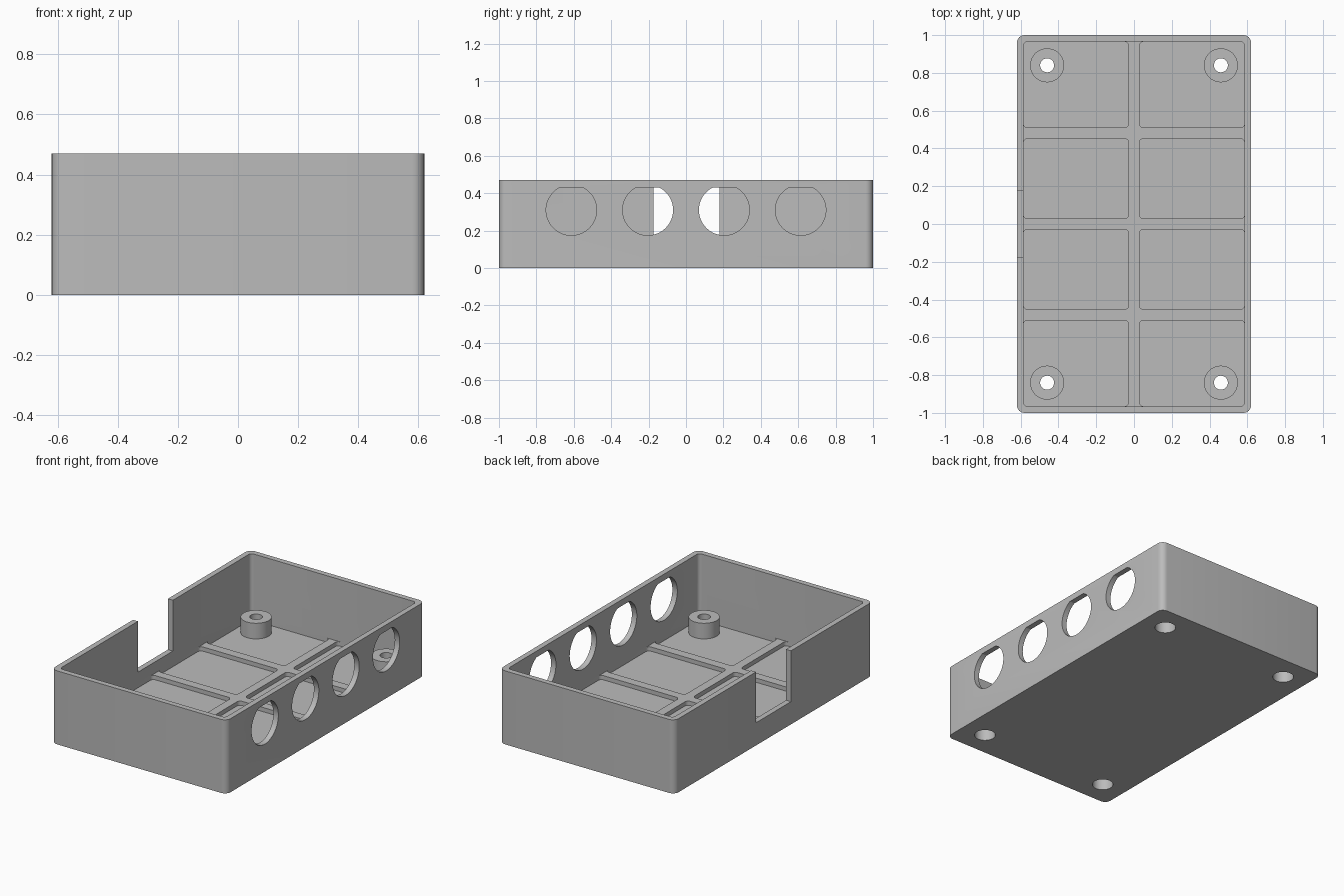
import bpy, bmesh, math

if "Cube" in bpy.data.objects:
    bpy.data.objects.remove(bpy.data.objects["Cube"])

W, L, H = 1.24, 2.0, 0.47      # outer size
WALL = 0.035                   # wall thickness
FLOOR, RIB = 0.045, 0.072      # pocket floor and rib top heights
SEAT = 0.145                   # top of the bosses and notch sill

grey = bpy.data.materials.new("plain grey")
grey.diffuse_color = (0.5, 0.5, 0.5, 1)
grey.use_nodes = True
grey.node_tree.nodes["Principled BSDF"].inputs["Base Color"].default_value = grey.diffuse_color


def finish(bm, name):
    bmesh.ops.recalc_face_normals(bm, faces=bm.faces)
    mesh = bpy.data.meshes.new(name)
    bm.to_mesh(mesh)
    bm.free()
    mesh.materials.append(grey)
    ob = bpy.data.objects.new(name, mesh)
    bpy.context.collection.objects.link(ob)
    return ob


def prism(name, points, lo, hi, axis="z"):
    """Extrude a closed 2D outline from lo to hi along z or x."""
    bm = bmesh.new()
    place = (lambda u, v, w: (u, v, w)) if axis == "z" else (lambda u, v, w: (w, u, v))
    bottom = bm.faces.new([bm.verts.new(place(u, v, lo)) for u, v in points])
    moved = bmesh.ops.extrude_face_region(bm, geom=[bottom])["geom"]
    step = place(0, 0, hi - lo)
    bmesh.ops.translate(bm, vec=step, verts=[g for g in moved if isinstance(g, bmesh.types.BMVert)])
    return finish(bm, name)


def rounded(x0, x1, y0, y1, r, n=6):
    """Rounded rectangle outline."""
    pts = []
    for i, (cx, cy) in enumerate([(x1 - r, y1 - r), (x0 + r, y1 - r), (x0 + r, y0 + r), (x1 - r, y0 + r)]):
        for k in range(n + 1):
            a = math.pi / 2 * (i + k / n)
            pts.append((cx + r * math.cos(a), cy + r * math.sin(a)))
    return pts


def circle(cx, cy, r, n=48, top=None):
    """Circle outline, optionally cut flat at a top height."""
    pts = []
    for k in range(n):
        a = 2 * math.pi * k / n
        v = cy + r * math.sin(a)
        pts.append((cx + r * math.cos(a), v if top is None else min(v, top)))
    if top is None:
        return pts
    # keep only the ends of the flat
    half = math.sqrt(r * r - (top - cy) ** 2)
    below = [p for p in pts if p[1] < top - 1e-5]
    right = [p for p in below if p[0] > cx]
    left = [p for p in below if p[0] <= cx]
    start = math.asin((top - cy) / r)
    arc = [math.pi - start + k * (math.pi + 2 * start) / n for k in range(n + 1)]
    return [(cx + r * math.cos(a), cy + r * math.sin(a)) for a in arc]


def boolean(ob, tool, operation):
    mod = ob.modifiers.new(tool.name, 'BOOLEAN')
    mod.operation, mod.solver, mod.object = operation, 'EXACT', tool
    bpy.context.view_layer.objects.active = ob
    bpy.ops.object.modifier_apply(modifier=mod.name)
    bpy.data.objects.remove(tool)


# Outer shell, hollowed down to the rib tops
case = prism("enclosure_base", rounded(-W / 2, W / 2, -L / 2, L / 2, 0.04), 0, H)
ix, iy = W / 2 - WALL, L / 2 - WALL
boolean(case, prism("cavity", rounded(-ix, ix, -iy, iy, 0.022), RIB, H + 0.1), 'DIFFERENCE')

# Eight floor pockets, leaving a grid of ribs
for x0, x1 in [(-ix, -0.028), (0.028, ix)]:
    for y0, y1 in [(-iy, -0.51), (-0.452, -0.028), (0.028, 0.452), (0.51, iy)]:
        boolean(case, prism("pocket", rounded(x0, x1, y0, y1, 0.022), FLOOR, RIB + 0.02), 'DIFFERENCE')

# Corner bosses with a screw hole and a counterbore from below
for sx in (-1, 1):
    for sy in (-1, 1):
        c = (sx * 0.46, sy * 0.84)
        boolean(case, prism("boss", circle(*c, 0.09), FLOOR - 0.02, SEAT), 'UNION')
        boolean(case, prism("screw_hole", circle(*c, 0.037, 32), -0.1, H), 'DIFFERENCE')
        boolean(case, prism("counterbore", circle(*c, 0.062), -0.1, 0.09), 'DIFFERENCE')

# Flat-topped round openings in the right wall
for y in (-0.613, -0.204, 0.204, 0.613):
    boolean(case, prism("round_opening", circle(y, 0.31, 0.135, top=0.43), 0.5, 0.8, "x"), 'DIFFERENCE')

# Open notch in the left wall
boolean(case, prism("notch", [(-0.175, SEAT), (0.178, SEAT), (0.178, 0.6), (-0.175, 0.6)],
                    -0.8, -0.5, "x"), 'DIFFERENCE')

# Smooth the rounded surfaces, keep the edges crisp
bpy.ops.object.select_all(action='DESELECT')
case.select_set(True)
bpy.context.view_layer.objects.active = case
bpy.ops.object.shade_smooth_by_angle(angle=math.radians(30))
